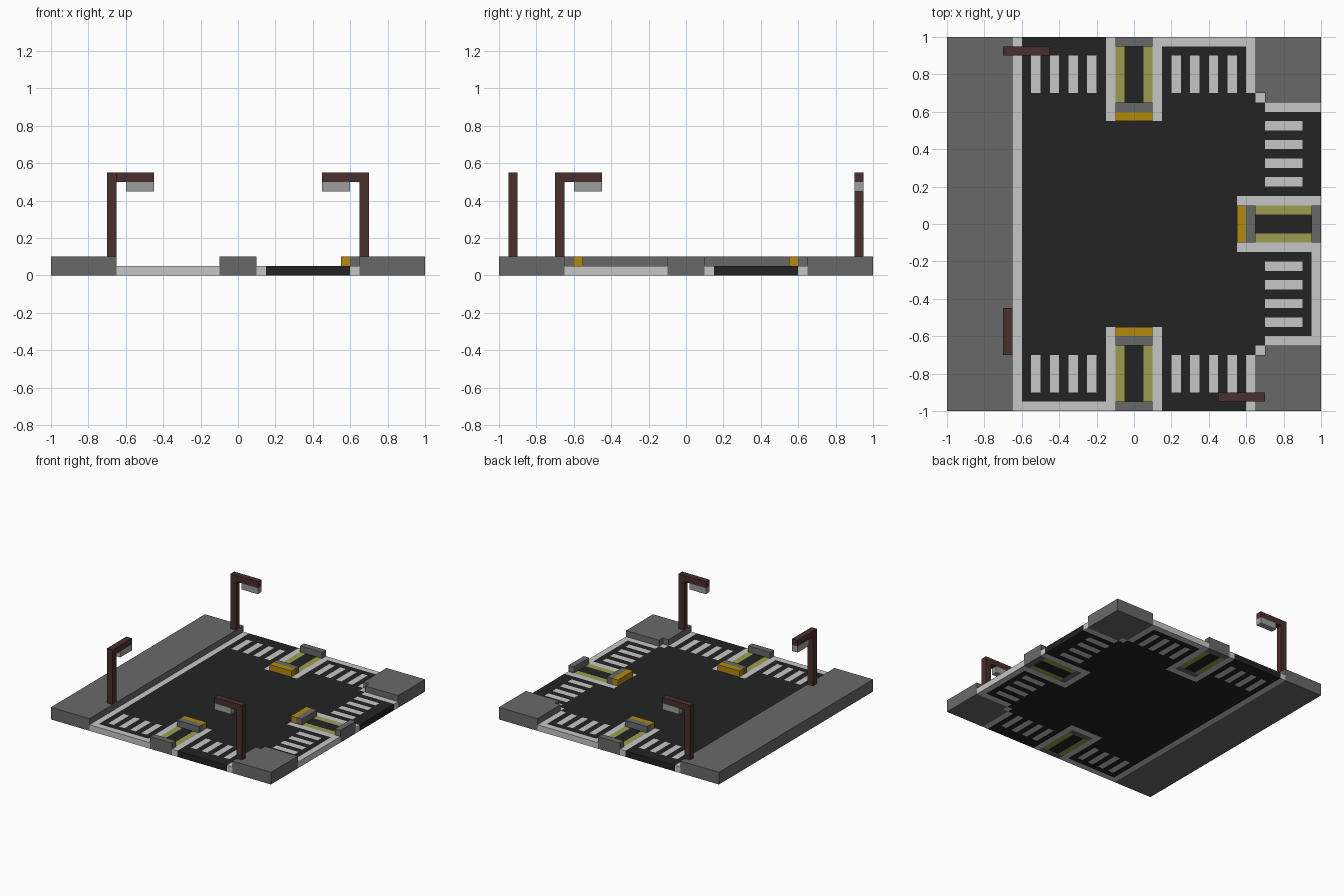
import bpy, bmesh
from mathutils import Vector

if "Cube" in bpy.data.objects:
    bpy.data.objects.remove(bpy.data.objects["Cube"])

# ---------- materials ----------
def material(name, code):
    rgb = [int(code[i:i + 2], 16) / 255 for i in (0, 2, 4)]
    lin = [c / 12.92 if c <= 0.04045 else ((c + 0.055) / 1.055) ** 2.4 for c in rgb]
    m = bpy.data.materials.new(name)
    m.diffuse_color = (*lin, 1)
    m.use_nodes = True
    m.node_tree.nodes["Principled BSDF"].inputs["Base Color"].default_value = m.diffuse_color
    return m

ASPHALT = material("asphalt", "232323")
PAINT = material("white_paint", "c6c6c6")
OLIVE = material("faded_yellow", "9c9e4e")
GREY = material("concrete", "696969")
GOLD = material("gold_marker", "b28a0c")
BROWN = material("brown_metal", "4a2f2f")
LAMP = material("lamp_grey", "9e9e9e")

# ---------- helpers ----------
def finish(name, bm, mats):
    bmesh.ops.recalc_face_normals(bm, faces=bm.faces)
    me = bpy.data.meshes.new(name)
    bm.to_mesh(me)
    bm.free()
    for m in mats:
        me.materials.append(m)
    ob = bpy.data.objects.new(name, me)
    bpy.context.collection.objects.link(ob)
    return ob

def prism(name, outline, z0, z1, mat):
    bm = bmesh.new()
    face = bm.faces.new([bm.verts.new((x, y, z0)) for x, y in outline])
    ext = bmesh.ops.extrude_face_region(bm, geom=[face], use_keep_orig=True)
    top = [v for v in ext["geom"] if isinstance(v, bmesh.types.BMVert)]
    bmesh.ops.translate(bm, verts=top, vec=(0, 0, z1 - z0))
    return finish(name, bm, [mat])

def box(name, xs, ys, zs, mat):
    (x0, x1), (y0, y1) = sorted(xs), sorted(ys)
    return prism(name, [(x0, y0), (x1, y0), (x1, y1), (x0, y1)], *zs, mat)

# ---------- road slab, coloured by position ----------
def is_sidewalk(x, y):
    ay = abs(y)
    return x < -0.65 or (x > 0.65 and ay > 0.65 and not (x < 0.7 and ay < 0.7))

def arm_colour(u, v, lane):
    """u runs out along a road arm, v across it, lane > 0 is the incoming side.
    Returns 0 asphalt, 1 white, 2 olive, 3 left open for a concrete block."""
    av = abs(v)
    if u > 0.55 and av < 0.15:                       # median strip
        if av > 0.1 or u < 0.6:
            return 1
        if u < 0.65 or u > 0.95:
            return 3
        return 2 if av > 0.05 else 0
    if u > 0.95 and 0.15 < lane < 0.65:              # stop line
        return 1
    if 0.7 < u < 0.9 and 0.2 < av < 0.55:            # zebra crossing
        return 1 - int((av - 0.2) / 0.05) % 2
    return 0

def road_colour(x, y):
    ay = abs(y)
    kerb = (x < -0.6 or (0.6 < x < 0.65 and ay > 0.7)
            or (0.65 < x < 0.7 and 0.65 < ay < 0.7)
            or (x > 0.7 and 0.6 < ay < 0.65))
    if kerb:
        return 1
    return arm_colour(ay, x, x if y > 0 else -x) or arm_colour(x, y, -y)

bm = bmesh.new()
bmesh.ops.create_grid(bm, x_segments=40, y_segments=40, size=1)
drop = []
for f in bm.faces:
    c = f.calc_center_median()
    if is_sidewalk(c.x, c.y) or road_colour(c.x, c.y) == 3:
        drop.append(f)
bmesh.ops.delete(bm, geom=drop, context='FACES')
ext = bmesh.ops.extrude_face_region(bm, geom=bm.faces[:], use_keep_orig=True)
bmesh.ops.translate(bm, vec=(0, 0, 0.05),
                    verts=[v for v in ext["geom"] if isinstance(v, bmesh.types.BMVert)])
bmesh.ops.recalc_face_normals(bm, faces=bm.faces)
for f in bm.faces:
    p = f.calc_center_median() - f.normal * 0.01     # sample just inside the slab
    f.material_index = min(road_colour(p.x, p.y), 2)
finish("road", bm, [ASPHALT, PAINT, OLIVE])

# ---------- sidewalks ----------
box("long_sidewalk", (-1, -0.65), (-1, 1), (0, 0.1), GREY)
for s, side in ((-1, "front"), (1, "back")):
    corner = [(0.65, 0.7), (0.7, 0.7), (0.7, 0.65), (1, 0.65), (1, 1), (0.65, 1)]
    prism(side + "_corner_sidewalk", [(x, y * s) for x, y in corner], 0, 0.1, GREY)

# ---------- median end blocks and gold markers ----------
for name, dx, dy in (("front", 0, -1), ("back", 0, 1), ("right", 1, 0)):
    for part, u0, u1, z0, mat in (("marker", 0.55, 0.6, 0.05, GOLD),
                                  ("inner_block", 0.6, 0.65, 0, GREY),
                                  ("outer_block", 0.95, 1, 0, GREY)):
        along, across = (u0, u1), (-0.1, 0.1)
        xs = [u * dx for u in along] if dx else across
        ys = [u * dy for u in along] if dy else across
        box(f"{name}_median_{part}", xs, ys, (z0, 0.1), mat)

# ---------- street lamps ----------
def street_lamp(name, centre, direction):
    c, d = Vector(centre), Vector(direction)
    n = Vector((abs(d.y), abs(d.x))) * 0.025         # half width across the arm
    def piece(part, a, b, z0, z1, mat):
        p, q = c + d * a - n, c + d * b + n
        box(f"{name}_{part}", (p.x, q.x), (p.y, q.y), (z0, z1), mat)
    piece("pole", -0.025, 0.025, 0.1, 0.5, BROWN)
    piece("arm", -0.025, 0.225, 0.5, 0.55, BROWN)
    piece("light", 0.075, 0.225, 0.45, 0.5, LAMP)

street_lamp("back_lamp", (-0.675, 0.925), (1, 0))
street_lamp("front_lamp", (0.675, -0.925), (-1, 0))
street_lamp("side_lamp", (-0.675, -0.675), (0, 1))
